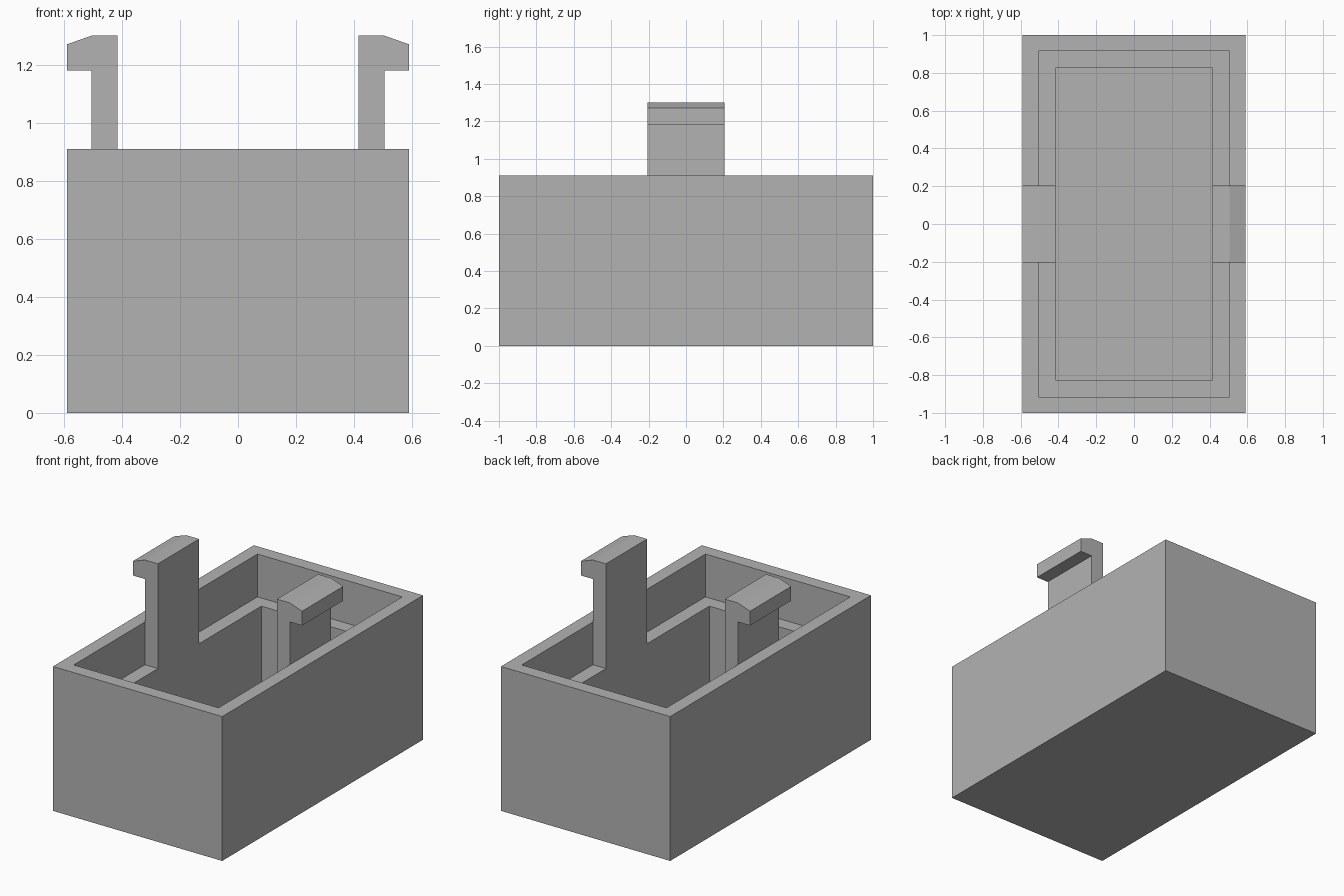
import bpy
import bmesh

cube = bpy.data.objects.get("Cube")
if cube:
    bpy.data.objects.remove(cube, do_unlink=True)

# Plain grey plastic
grey = bpy.data.materials.new("grey plastic")
grey.use_nodes = True
colour = (0.45, 0.45, 0.45, 1)
grey.diffuse_color = colour
grey.node_tree.nodes["Principled BSDF"].inputs["Base Color"].default_value = colour

HALF_X, HALF_Y = 0.59, 1.0
LIP, SHELF = 0.085, 0.175        # insets of the rim and of the inner cavity
FLOOR_Z, SHELF_Z, RIM_Z = 0.085, 0.64, 0.91


def finish(bm, name):
    bmesh.ops.recalc_face_normals(bm, faces=bm.faces)
    mesh = bpy.data.meshes.new(name)
    bm.to_mesh(mesh)
    bm.free()
    mesh.materials.append(grey)
    obj = bpy.data.objects.new(name, mesh)
    bpy.context.collection.objects.link(obj)
    return obj


def make_box():
    """Open box skinned over rectangular rings, from the base over the rim to the floor."""
    bm = bmesh.new()
    rings = []
    for inset, z in ((0, 0), (0, RIM_Z), (LIP, RIM_Z), (LIP, SHELF_Z),
                     (SHELF, SHELF_Z), (SHELF, FLOOR_Z)):
        x, y = HALF_X - inset, HALF_Y - inset
        rings.append([bm.verts.new((sx * x, sy * y, z))
                      for sx, sy in ((-1, -1), (1, -1), (1, 1), (-1, 1))])
    for low, high in zip(rings, rings[1:]):
        for i in range(4):
            j = (i + 1) % 4
            bm.faces.new((low[i], low[j], high[j], high[i]))
    bm.faces.new(rings[0])
    bm.faces.new(rings[-1])
    return finish(bm, "open_box")


def make_clip(name, side):
    """Upright tab on the shelf with an outward hook, extruded along y."""
    inner, stem, tip = HALF_X - SHELF, HALF_X - LIP, HALF_X
    half_width = 0.205
    profile = [(inner, SHELF_Z), (stem, SHELF_Z), (stem, 1.18), (tip, 1.18),
               (tip, 1.27), (stem, 1.30), (inner, 1.30)]
    bm = bmesh.new()
    face = bm.faces.new([bm.verts.new((side * x, -half_width, z)) for x, z in profile])
    sweep = bmesh.ops.extrude_face_region(bm, geom=[face], use_keep_orig=True)
    moved = [v for v in sweep["geom"] if isinstance(v, bmesh.types.BMVert)]
    bmesh.ops.translate(bm, verts=moved, vec=(0, 2 * half_width, 0))
    return finish(bm, name)


make_box()
make_clip("left_clip", 1)
make_clip("right_clip", -1)
